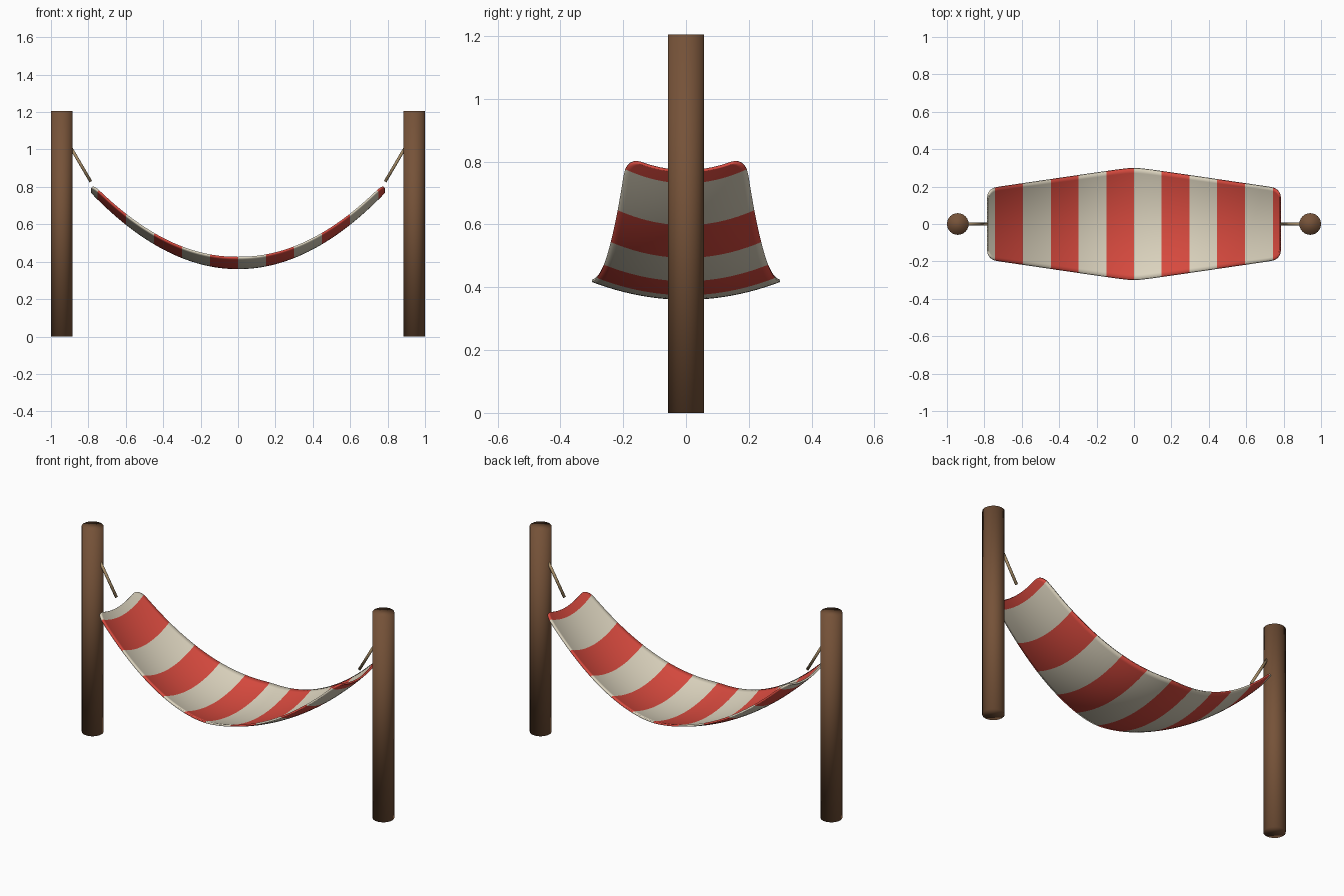
import bpy, bmesh, math
from mathutils import Vector

if "Cube" in bpy.data.objects:
    bpy.data.objects.remove(bpy.data.objects["Cube"])


def material(name, rgb):
    m = bpy.data.materials.new(name)
    m.diffuse_color = (*rgb, 1)
    m.use_nodes = True
    m.node_tree.nodes["Principled BSDF"].inputs["Base Color"].default_value = m.diffuse_color
    return m


wood = material("brown wood", (0.18, 0.085, 0.04))
rope_tan = material("tan rope", (0.36, 0.25, 0.13))
cream = material("cream cloth", (0.72, 0.66, 0.52))
red = material("red cloth", (0.70, 0.07, 0.05))


def rod(name, a, b, radius, sides, mat):
    """Smooth cylinder running from a to b."""
    a, b = Vector(a), Vector(b)
    bpy.ops.mesh.primitive_cylinder_add(vertices=sides, radius=radius, depth=(b - a).length,
                                        location=(a + b) / 2)
    ob = bpy.context.object
    ob.name = name
    ob.rotation_euler = (b - a).to_track_quat('Z', 'Y').to_euler()
    ob.data.materials.append(mat)
    bpy.ops.object.shade_smooth()
    return ob


# Posts and the ropes tied to them
for side, s in (("left", -1), ("right", 1)):
    rod(side + "_post", (s * 0.942, 0, 0), (s * 0.942, 0, 1.205), 0.058, 24, wood)
    rod(side + "_rope", (s * 0.895, 0, 1.012), (s * 0.787, 0, 0.828), 0.008, 10, rope_tan)

# Hammock cloth: sagging sheet, widest in the middle, with rounded corners
END, STRIPE, ROWS = 0.785, 0.15, 24


def full_width(x):
    return 0.306 - 0.147 * math.hypot(x, 0.04)


def half_width(x):
    t = min(1, max(0, (abs(x) - 0.735) / (END - 0.735)))
    return full_width(x) - 0.045 * (1 - math.sqrt(1 - t * t))


def cloth_point(x, v):
    y = v * half_width(x)
    curl = (0.057 - 0.012 * abs(x) / END) * (y / full_width(x)) ** 2
    return x, y, 0.36 + 0.66 * x * x + curl


tip = [0.76, 0.77, 0.778, 0.783, END]
columns = [-x for x in reversed(tip)] + [i * 0.025 for i in range(-30, 31)] + tip
bm = bmesh.new()
grid = [[bm.verts.new(cloth_point(x, 2 * j / ROWS - 1)) for j in range(ROWS + 1)] for x in columns]
for i in range(len(columns) - 1):
    stripe = math.floor((columns[i] + columns[i + 1]) / 2 / STRIPE)
    for j in range(ROWS):
        f = bm.faces.new((grid[i][j], grid[i + 1][j], grid[i + 1][j + 1], grid[i][j + 1]))
        f.material_index = stripe % 2
        f.smooth = True
mesh = bpy.data.meshes.new("hammock_cloth")
bm.to_mesh(mesh)
bm.free()
mesh.materials.append(cream)
mesh.materials.append(red)
cloth = bpy.data.objects.new("hammock_cloth", mesh)
bpy.context.collection.objects.link(cloth)
thick = cloth.modifiers.new("thickness", 'SOLIDIFY')
thick.thickness = 0.01
thick.offset = 1
